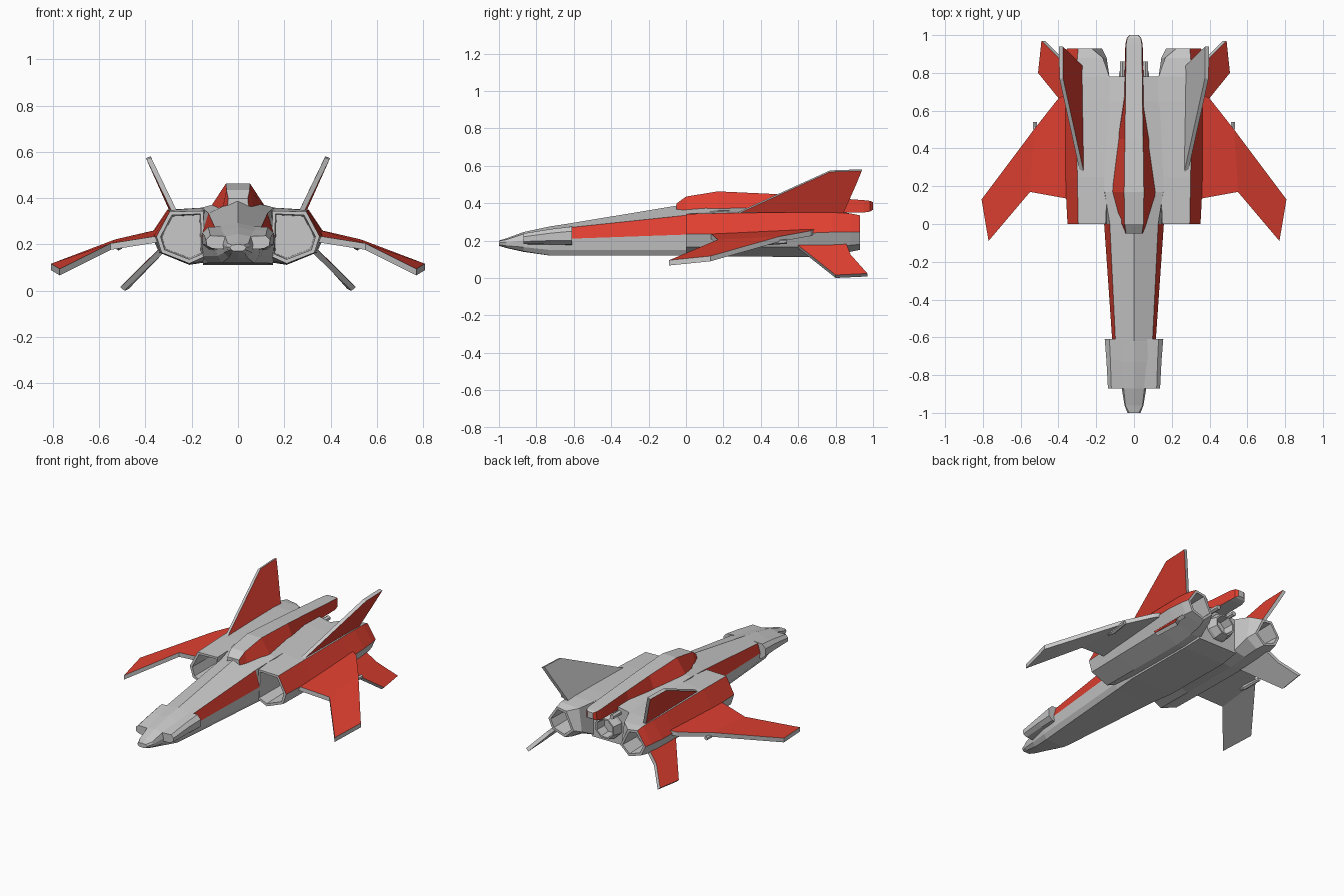
import bpy, bmesh, math
from mathutils import Vector

if "Cube" in bpy.data.objects:
    bpy.data.objects.remove(bpy.data.objects["Cube"])


def material(name, rgb):
    m = bpy.data.materials.new(name)
    m.diffuse_color = (*rgb, 1)
    m.use_nodes = True
    m.node_tree.nodes["Principled BSDF"].inputs["Base Color"].default_value = m.diffuse_color
    return m


MATS = [material("hull_gray", (0.58, 0.58, 0.58)), material("panel_red", (0.74, 0.05, 0.03))]
GRAY, RED = 0, 1


def finish(name, bm):
    me = bpy.data.meshes.new(name)
    bm.to_mesh(me)
    bm.free()
    for m in MATS:
        me.materials.append(m)
    ob = bpy.data.objects.new(name, me)
    bpy.context.collection.objects.link(ob)
    return ob


def sym(half):
    """Mirror a half section that starts and ends on x = 0."""
    return half + [(-x, z) for x, z in reversed(half[1:-1])]


def flip(ring, s):
    return [(s * x, z) for x, z in ring]


def circle(cx, cz, r, n=8):
    return [(cx + r * math.cos(math.tau * (k + .5) / n),
             cz + r * math.sin(math.tau * (k + .5) / n)) for k in range(n)]


def loft(name, stations, red=(), front_hole=0, back_hole=0, rim=.018):
    """Skin rings along y; strips listed in red are red; holes are hollow ends."""
    bm = bmesh.new()
    rings = [[bm.verts.new((x, y, z)) for x, z in ring] for y, ring in stations]
    n = len(rings[0])
    for a, b in zip(rings, rings[1:]):
        for j in range(n):
            k = (j + 1) % n
            f = bm.faces.new((a[j], a[k], b[k], b[j]))
            f.material_index = RED if j in red else GRAY
    caps = [bm.faces.new(rings[0]), bm.faces.new(rings[-1])]
    bmesh.ops.recalc_face_normals(bm, faces=bm.faces)
    for cap, depth in zip(caps, (front_hole, -back_hole)):
        if depth:
            bmesh.ops.inset_region(bm, faces=[cap], thickness=rim)
            bmesh.ops.inset_region(bm, faces=[cap], thickness=.006)
            bmesh.ops.translate(bm, verts=cap.verts[:], vec=(0, depth, 0))
    return finish(name, bm)


def plate(name, pts, quads, thick, s=1, top=RED, bottom=GRAY):
    """Thin panel: faces over pts, second skin offset by thick, gray edges."""
    bm = bmesh.new()
    up = [bm.verts.new((s * x, y, z)) for x, y, z in pts]
    t = Vector((s * thick[0], thick[1], thick[2]))
    lo = [bm.verts.new(v.co + t) for v in up]
    for q in quads:
        bm.faces.new([up[i] for i in q]).material_index = top
        bm.faces.new([lo[i] for i in reversed(q)]).material_index = bottom
    n = len(pts)
    for i in range(n):
        k = (i + 1) % n
        bm.faces.new((up[i], lo[i], lo[k], up[k]))
    bmesh.ops.recalc_face_normals(bm, faces=bm.faces)
    return finish(name, bm)


# Nose section: top, shoulder, side, chine, keel edge, bottom
def body(top, a, b, c, d, bot):
    return sym([(0, top), a, b, c, d, (0, bot)])


nose = [
    (-1.0, body(.20, (.025, .198), (.035, .188), (.03, .178), (.02, .172), .172)),
    (-.96, body(.212, (.045, .205), (.05, .19), (.045, .172), (.03, .162), .16)),
    (-.87, body(.245, (.055, .235), (.065, .20), (.06, .165), (.04, .143), .14)),
    (-.73, body(.275, (.085, .255), (.10, .21), (.09, .15), (.07, .12), .12)),
    (-.62, body(.292, (.098, .27), (.115, .21), (.10, .15), (.08, .12), .12)),
]
loft("nose", nose)

# Neck with red flanks
neck = [nose[-1],
        (0, body(.395, (.128, .335), (.158, .232), (.15, .15), (.13, .12), .12))]
loft("neck", neck, red=(1, 8))

# Centre hull between the engines
loft("centre_hull", [
    neck[-1],
    (.17, body(.40, (.155, .36), (.16, .24), (.16, .15), (.15, .116), .116)),
    (.65, body(.385, (.155, .355), (.16, .24), (.16, .15), (.15, .112), .112)),
    (.78, body(.38, (.15, .35), (.155, .24), (.15, .15), (.14, .125), .125))])


# Dorsal spine with red sides
def spine(w, z, bw, bz):
    return sym([(0, z), (w, z), (bw, bz), (0, bz)])


loft("dorsal_spine", [
    (-.05, spine(.042, .398, .048, .34)),
    (.00, spine(.05, .435, .068, .35)),
    (.17, spine(.052, .463, .12, .36)),
    (.45, spine(.048, .45, .085, .36)),
    (.68, spine(.045, .435, .052, .35)),
    (.95, spine(.042, .416, .046, .35)),
    (.985, spine(.036, .412, .038, .355)),
    (1.0, spine(.02, .405, .022, .365))], red=(1, 4))

# Centre exhaust
loft("centre_nozzle", [(.70, circle(0, .24, .085)), (.80, circle(0, .24, .085)),
                       (.85, circle(0, .24, .07))], back_hole=.08, rim=.01)

for s, side in ((1, "right"), (-1, "left")):
    # Engine nacelle with hollow intake and exhaust, red upper flank
    loft(side + "_nacelle", [
        (0, flip([(.15, .345), (.295, .342), (.352, .235), (.33, .165), (.21, .118), (.14, .15)], s)),
        (.25, flip([(.14, .36), (.30, .348), (.365, .235), (.335, .165), (.21, .115), (.13, .13)], s)),
        (.65, flip([(.13, .36), (.305, .35), (.375, .24), (.34, .165), (.21, .112), (.13, .125)], s)),
        (.78, flip([(.13, .355), (.305, .35), (.375, .245), (.34, .17), (.21, .125), (.13, .14)], s)),
        (.88, flip([(.165, .34), (.30, .345), (.365, .245), (.335, .175), (.22, .14), (.145, .19)], s)),
        (.93, flip([(.225, .325), (.295, .335), (.355, .245), (.325, .18), (.235, .15), (.17, .21)], s))],
        red=(1,), front_hole=.25, back_hole=.14)

    # Cheek pods beside the cockpit
    loft(side + "_cheek_pod", [
        (-.87, flip([(.05, .235), (.12, .238), (.138, .22), (.135, .195), (.11, .182), (.05, .18)], s)),
        (-.72, flip([(.06, .26), (.125, .262), (.146, .24), (.145, .2), (.12, .18), (.06, .178)], s)),
        (-.61, flip([(.07, .278), (.13, .275), (.155, .25), (.152, .2), (.125, .178), (.07, .175)], s))])

    # Forward swept, drooping wing: inner and outer panel
    plate(side + "_wing",
          [(.33, .13, .24), (.55, .17, .205), (.77, -.09, .095),
           (.807, .13, .117), (.53, .50, .222), (.40, .665, .252), (.33, .70, .268)],
          [(0, 1, 4, 5, 6), (1, 2, 3, 4)], (0, 0, -.028), s)

    # Slim pod under the wing
    loft(side + "_wing_pod", [(.38, circle(s * .515, .19, .008, 6)),
                              (.42, circle(s * .515, .19, .016, 6)),
                              (.54, circle(s * .525, .195, .012, 6))])

    # Canted upper fin, red outside; the left one is red inside too
    plate(side + "_upper_fin",
          [(.285, .27, .34), (.395, .77, .567), (.397, .94, .573),
           (.365, .91, .50), (.285, .83, .32)],
          [(0, 1, 2, 3, 4)], (-.02, 0, .008), s, RED, GRAY if s > 0 else RED)

    # Canted lower fin
    plate(side + "_lower_fin",
          [(.33, .58, .19), (.508, .80, .016), (.49, .97, .024),
           (.40, .88, .125), (.32, .85, .20)],
          [(0, 1, 2, 3, 4)], (-.018, 0, -.016), s)

    # Small tail posts beside the spine
    loft(side + "_tail_post", [(.76, circle(s * .06, .335, .016, 6)),
                               (.86, circle(s * .06, .335, .016, 6))])
